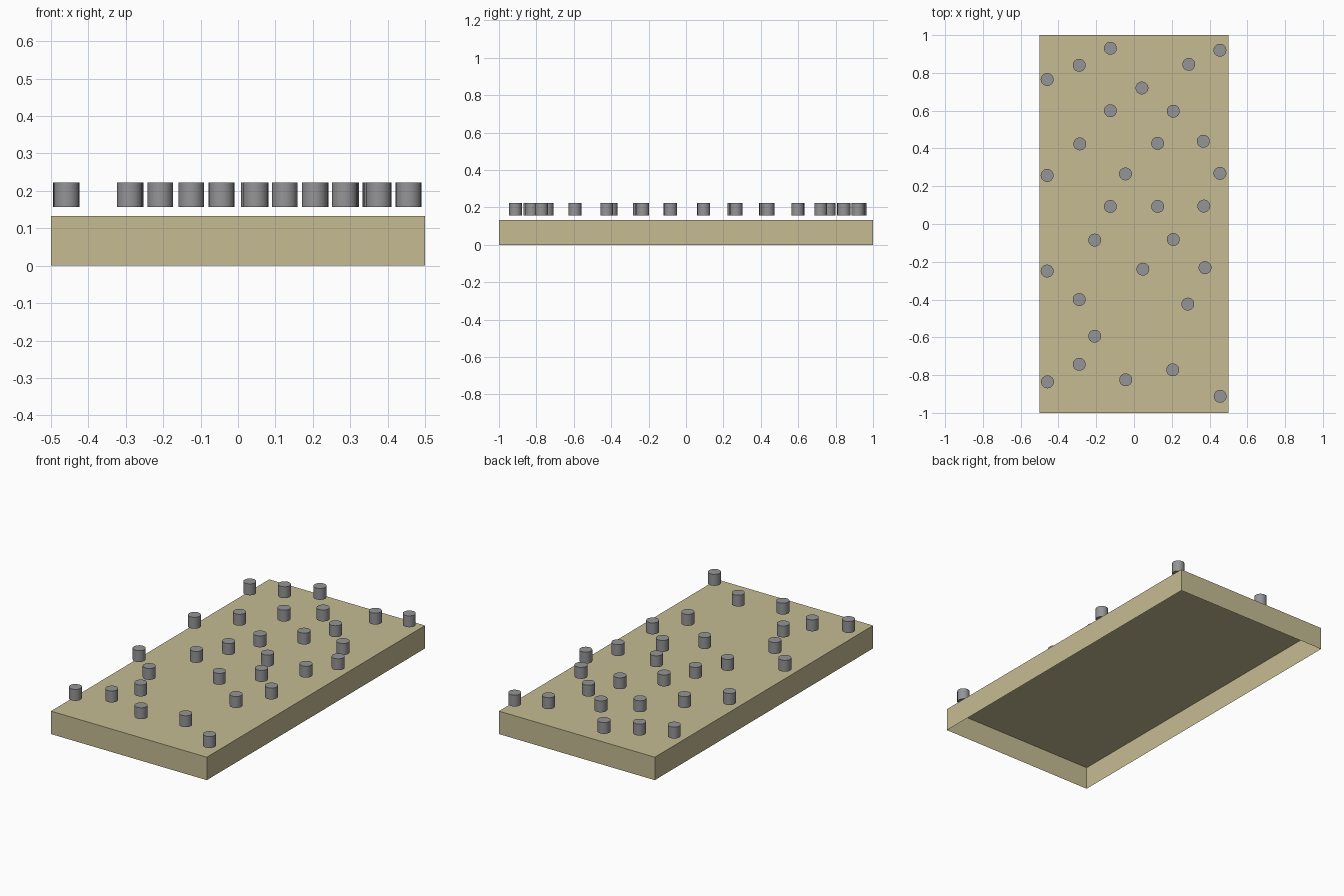
import bpy
import bmesh
import math

cube = bpy.data.objects.get("Cube")
if cube:
    bpy.data.objects.remove(cube, do_unlink=True)

BOARD_TOP = 0.133
PIN_BASE, PIN_TOP, PIN_RADIUS = 0.157, 0.223, 0.034


def make_material(name, rgb):
    material = bpy.data.materials.new(name)
    material.use_nodes = True
    colour = (*rgb, 1)
    material.diffuse_color = colour
    shader = next(n for n in material.node_tree.nodes if n.type == 'BSDF_PRINCIPLED')
    shader.inputs["Base Color"].default_value = colour
    return material


tan = make_material("tan board", (0.56, 0.50, 0.29))
grey = make_material("grey pins", (0.30, 0.30, 0.31))


# Board: a thin shell with four walls, open underneath
def make_board():
    bm = bmesh.new()
    bmesh.ops.create_cube(bm, size=1)
    for vert in bm.verts:
        vert.co.y *= 2
        vert.co.z = (vert.co.z + 0.5) * BOARD_TOP
    bm.normal_update()
    floor = [face for face in bm.faces if face.normal.z < -0.5]
    bmesh.ops.delete(bm, geom=floor, context='FACES_ONLY')
    mesh = bpy.data.meshes.new("board")
    bm.to_mesh(mesh)
    bm.free()
    mesh.materials.append(tan)
    board = bpy.data.objects.new("board", mesh)
    bpy.context.collection.objects.link(board)


# Pins: one shared round peg mesh, hovering just above the board
def make_pins(positions):
    height = PIN_TOP - PIN_BASE
    bpy.ops.mesh.primitive_cylinder_add(vertices=24, radius=PIN_RADIUS, depth=height)
    first = bpy.context.object
    first.data.materials.append(grey)
    bpy.ops.object.shade_smooth_by_angle(angle=math.radians(35))
    for index, (x, y) in enumerate(positions):
        pin = first if index == 0 else first.copy()
        pin.name = f"pin_{index + 1}"
        pin.location = (x, y, PIN_BASE + height / 2)
        if index:
            bpy.context.collection.objects.link(pin)


# Pin places, from the back row to the front row
make_board()
make_pins([
    (-.125, .93), (.455, .92), (.29, .845), (-.29, .84), (-.46, .765),
    (.042, .72), (-.125, .6), (.208, .597), (.367, .438), (.125, .427),
    (-.287, .424), (.455, .268), (-.045, .265), (-.46, .257),
    (.37, .095), (.125, .093), (-.125, .093), (.208, -.082), (-.208, -.085),
    (.376, -.231), (.047, -.239), (-.46, -.249), (-.29, -.4), (.285, -.424),
    (-.208, -.594), (-.29, -.743), (.205, -.772), (-.044, -.825),
    (-.458, -.836), (.456, -.912),
])
